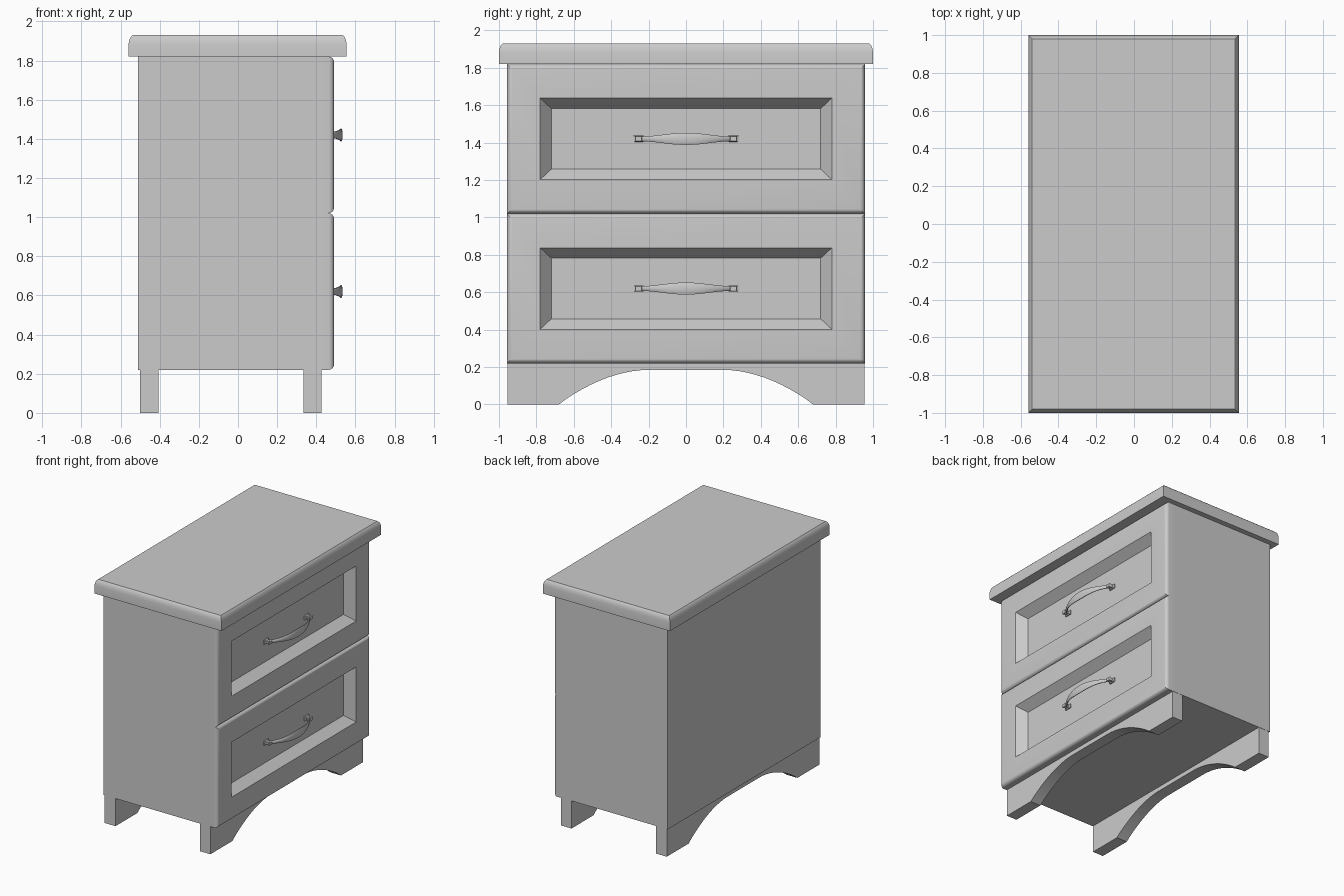
import bpy, bmesh, math
from mathutils import Vector

if "Cube" in bpy.data.objects:
    bpy.data.objects.remove(bpy.data.objects["Cube"])


def make_object(name, bm, smooth=None):
    bmesh.ops.recalc_face_normals(bm, faces=bm.faces[:])
    mesh = bpy.data.meshes.new(name)
    bm.to_mesh(mesh)
    bm.free()
    ob = bpy.data.objects.new(name, mesh)
    bpy.context.collection.objects.link(ob)
    if smooth:
        bpy.ops.object.select_all(action='DESELECT')
        ob.select_set(True)
        bpy.context.view_layer.objects.active = ob
        bpy.ops.object.shade_smooth_by_angle(angle=math.radians(smooth))
    return ob


def loft(name, rings, smooth=None):
    """Closed skin through a list of equally sized point rings."""
    bm = bmesh.new()
    loops = [[bm.verts.new(p) for p in ring] for ring in rings]
    n = len(loops[0])
    for a, b in zip(loops, loops[1:]):
        for i in range(n):
            j = (i + 1) % n
            bm.faces.new((a[i], a[j], b[j], b[i]))
    bm.faces.new(loops[0])
    bm.faces.new(loops[-1])
    return make_object(name, bm, smooth)


CORNERS = ((-1, -1), (1, -1), (1, 1), (-1, 1))


def rect_yz(x, hy, hz, cy, cz):
    return [Vector((x, cy + a * hy, cz + b * hz)) for a, b in CORNERS]


def rect_xy(z, hx, hy, cx=0):
    return [Vector((cx + a * hx, b * hy, z)) for a, b in CORNERS]


# Table top with a softened upper edge
top = [(1.82, 0), (1.885, 0), (1.905, 0.004), (1.92, 0.01), (1.93, 0.02)]
loft("table_top", [rect_xy(z, 0.557 - i, 1.0 - i, -0.002) for z, i in top], 35)

# Carcass
loft("carcass", [rect_xy(z, 0.46, 0.957, -0.05) for z in (0.22, 1.82)])


def handle(name, cz):
    # Tapered bow grip: (y, x, half height, half thickness)
    rings = []
    steps, sides = 24, 10
    for s in range(steps + 1):
        t = -1 + 2 * s / steps
        y = 0.25 * t
        x = 0.445 + 0.082 * (1 - abs(t) ** 2.4)
        slope = -0.082 * 2.4 * abs(t) ** 1.4 * math.copysign(1, t) / 0.25
        normal = Vector((1, -slope, 0)).normalized()
        hh = 0.013 + 0.021 * (0.5 + 0.5 * math.cos(math.pi * t))
        ring = []
        for k in range(sides):
            a = 2 * math.pi * k / sides
            ring.append(Vector((x, y, cz)) + normal * 0.008 * math.cos(a)
                        + Vector((0, 0, hh * math.sin(a))))
        rings.append(ring)
    loft(name + "_grip", rings, 50)
    # Flared feet fixed to the panel
    for side, label in ((-1, "left"), (1, "right")):
        foot = [(0.415, 0.027, 0.017), (0.427, 0.027, 0.017), (0.434, 0.015, 0.011),
                (0.452, 0.014, 0.011), (0.458, 0.02, 0.015), (0.466, 0.016, 0.012)]
        loft(f"{name}_foot_{label}",
             [rect_yz(x, hy, hz, side * 0.253, cz) for x, hy, hz in foot])


# Drawer fronts: rounded rim, sloped recess, flat panel
for label, cz in (("lower", 0.62), ("upper", 1.42)):
    r = 0.027
    prof = [(0.41, 0.957, 0.4)]
    for k in range(7):
        a = math.pi / 2 * k / 6
        inset = r * (1 - math.cos(a))
        prof.append((0.49 - r + r * math.sin(a), 0.957 - inset, 0.4 - inset))
    prof += [(0.49, 0.78, 0.218), (0.42, 0.72, 0.162)]
    loft(f"drawer_front_{label}", [rect_yz(x, hy, hz, 0, cz) for x, hy, hz in prof], 30)
    handle(f"handle_{label}", cz)

# Arched leg boards, front and back
half = [(0.68, 0), (0.64, 0.03)]
for k in range(1, 11):
    t = k / 10
    half.append((0.64 - 0.44 * t, 0.03 + 0.155 * (1 - (1 - t) ** 1.9)))
outline = [(0.955, 0.22), (0.955, 0)] + half
outline += [(-y, z) for y, z in reversed(outline)]
for label, x0, x1 in (("front", 0.335, 0.427), ("back", -0.5, -0.405)):
    loft(f"leg_board_{label}", [[Vector((x, y, z)) for y, z in outline] for x in (x0, x1)], 30)
